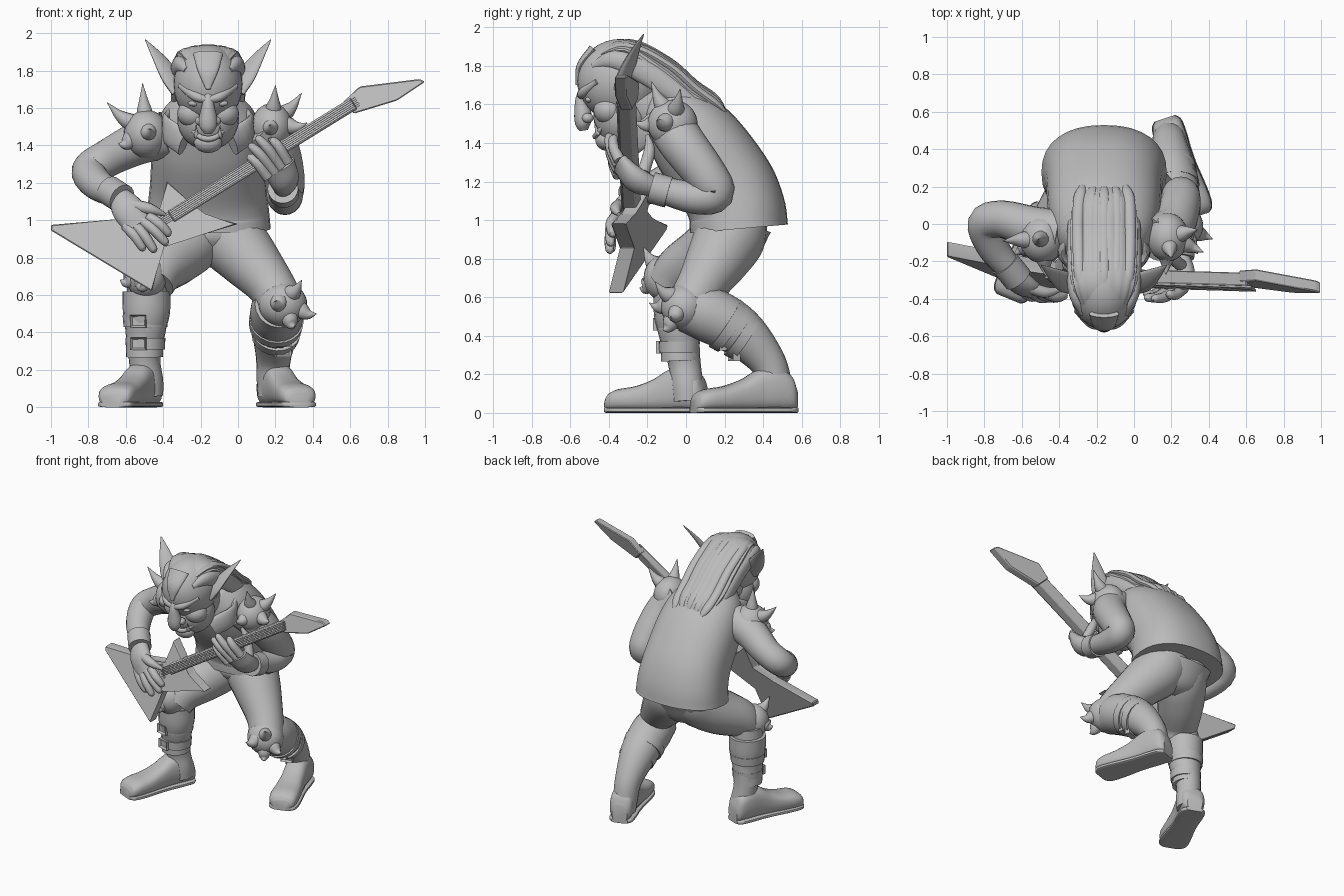
import bpy, bmesh, math
from mathutils import Vector, Matrix

cube = bpy.data.objects.get("Cube")
if cube:
    bpy.data.objects.remove(cube)

grey = bpy.data.materials.new("clay_grey")
grey.use_nodes = True
grey.diffuse_color = (.5, .5, .5, 1)
grey.node_tree.nodes["Principled BSDF"].inputs["Base Color"].default_value = grey.diffuse_color
MID = -.16  # x of the body's centre plane


def finish(name, bm, limit=45):
    bmesh.ops.recalc_face_normals(bm, faces=bm.faces)
    for face in bm.faces:
        face.smooth = True
    for edge in bm.edges:
        if len(edge.link_faces) == 2:
            edge.smooth = edge.calc_face_angle() < math.radians(limit)
    mesh = bpy.data.meshes.new(name)
    bm.to_mesh(mesh)
    bm.free()
    mesh.materials.append(grey)
    obj = bpy.data.objects.new(name, mesh)
    bpy.context.collection.objects.link(obj)


def spline(rows, steps=5):
    """Smooth interpolation through rows of any width."""
    rows = [Vector(r) for r in rows]
    ends = [rows[0] * 2 - rows[1]] + rows + [rows[-1] * 2 - rows[-2]]
    result = []
    for a, b, c, d in zip(ends, ends[1:], ends[2:], ends[3:]):
        for i in range(steps):
            t = i / steps
            result.append(b + (c - a) * t / 2 + (a * 2 - b * 5 + c * 4 - d) * t * t / 2
                          + (b * 3 - a - c * 3 + d) * t ** 3 / 2)
    return result + [rows[-1]]


def tube(name, rows, axis=(1, 0, 0), sides=20, ripple=0, waves=12, power=1, upright=False):
    """Loft of ellipses; each row is x, y, z, half width along axis, half height."""
    path = spline([tuple(r) if len(r) == 5 else (*r, r[3]) for r in rows])
    bm = bmesh.new()
    rings = []
    for i, row in enumerate(path):
        tangent = path[min(i + 1, len(path) - 1)].to_3d() - path[max(i - 1, 0)].to_3d()
        if upright:
            tangent.z = 0
        tangent.normalize()
        across = Vector(axis)
        across = (across - across.project(tangent)).normalized()
        up = tangent.cross(across)
        ring = []
        for k in range(sides):
            angle = math.tau * k / sides
            c, s = math.cos(angle), math.sin(angle)
            c, s = (math.copysign(abs(v) ** power, v) for v in (c, s))
            swell = 1 + ripple * math.cos(waves * angle)
            offset = across * c * max(row[3], .002) + up * s * max(row[4], .002)
            ring.append(bm.verts.new(row.to_3d() + offset * swell))
        rings.append(ring)
    for a, b in zip(rings, rings[1:]):
        for k in range(sides):
            n = (k + 1) % sides
            bm.faces.new((a[k], a[n], b[n], b[k]))
    bm.faces.new(rings[0][::-1])
    bm.faces.new(rings[-1])
    finish(name, bm)


def blob(name, centre, radii):
    bm = bmesh.new()
    bmesh.ops.create_uvsphere(bm, u_segments=28, v_segments=18, radius=1,
                              matrix=Matrix.Translation(centre) @ Matrix.Diagonal((*radii, 1)))
    finish(name, bm)


def spike(name, root, tip, size=.04):
    root, tip = Vector(root), Vector(tip)
    way = tip - root
    bend = Vector((0, 0, -.015))
    tube(name, [(*(root + way * t + bend * math.sin(t * math.pi)), size * r)
                for t, r in ((0, 1.2), (.3, 1), (.6, .6), (1, .03))], way.orthogonal(), 12)


def spiked_pad(name, centre, radii, tips):
    blob(name, centre, radii)
    for i, tip in enumerate(tips):
        way = Vector(tip) - Vector(centre)
        spike(f"{name}_spike_{i}", Vector(centre) + way.normalized() * min(radii) * .8, tip)


def buckle(name, centre, turn):
    bm = bmesh.new()
    place = Matrix.Translation(centre) @ Matrix.Rotation(turn, 4, 'Z')
    bmesh.ops.create_cube(bm, size=1, matrix=place @ Matrix.Diagonal((.085, .04, .065, 1)))
    bm.normal_update()
    front = min(bm.faces, key=lambda f: f.normal.y)
    bmesh.ops.inset_individual(bm, faces=[front], thickness=.014, depth=0)
    bmesh.ops.translate(bm, verts=front.verts, vec=front.normal * -.015)
    finish(name, bm, 30)


# Body, vest and neck
tube("vest", [(MID, .275, .955, .335, .255), (MID, .262, 1.06, .325, .252), (MID, .2, 1.2, .31, .25),
              (MID, .04, 1.42, .295, .235), (MID, -.09, 1.56, .24, .175), (MID, -.17, 1.64, .13, .1)],
     sides=32, power=.87)
tube("pelvis", [(MID, .17, .78, .07, .08), (MID, .2, .85, .23, .17), (MID, .25, 1, .28, .2)])
tube("neck", [(MID, -.06, 1.5, .14), (MID, -.28, 1.64, .14)])
tube("collar", [(MID - .13, -.27, 1.41, .07, .025), (MID - .22, -.13, 1.51, .07, .025),
                (MID, .08, 1.63, .05, .025), (MID + .22, -.13, 1.51, .07, .025),
                (MID + .13, -.27, 1.41, .07, .025)], (0, 0, 1))

# Head and face
blob("skull", (MID, -.34, 1.725), (.185, .225, .215))
blob("jaw", (MID, -.33, 1.54), (.165, .15, .165))
blob("chin", (MID, -.41, 1.415), (.075, .06, .055))
tube("nose", [(MID, -.53, 1.68, .025), (MID, -.545, 1.62, .032, .03), (MID, -.535, 1.55, .048, .045),
              (MID, -.535, 1.5, .046, .04), (MID, -.53, 1.465, .022)])
tube("lower_lip", [(MID - .1, -.42, 1.5, .008), (MID - .05, -.46, 1.45, .014),
                   (MID, -.47, 1.435, .016), (MID + .05, -.46, 1.45, .014),
                   (MID + .1, -.42, 1.5, .008)], (0, 0, 1), 10)
tube("forelock", [(MID, -.48, 1.89, .08, .025), (MID, -.55, 1.8, .055, .018),
                  (MID, -.566, 1.7, .012, .008)])
for label, s in (("right", -1), ("left", 1)):
    tube(label + "_brow", [(MID + s * .01, -.545, 1.645, .02), (MID + s * .07, -.53, 1.665, .026),
                           (MID + s * .15, -.46, 1.72, .015)], (0, 0, 1), 12)
    blob(label + "_eye", (MID + s * .075, -.505, 1.625), (.032, .018, .016))
    blob(label + "_cheek", (MID + s * .08, -.4, 1.57), (.085, .08, .075))
    blob(label + "_nostril", (MID + s * .043, -.51, 1.53), (.026, .03, .025))
    spike(label + "_tusk", (MID + s * .06, -.45, 1.45), (MID + s * .065, -.475, 1.51), .014)
    tube(label + "_temple_lock", [(MID + s * .11, -.48, 1.8, .02), (MID + s * .155, -.37, 1.83, .05, .035),
                                  (MID + s * .17, -.2, 1.76, .06, .03), (MID + s * .165, 0, 1.62, .05, .03),
                                  (MID + s * .15, .13, 1.52, .015)], (0, 0, 1), 14)
    tube(label + "_ear", [(MID + s * .15, -.33, 1.69, .06, .025), (MID + s * .2, -.31, 1.77, .065, .025),
                          (MID + s * .265, -.27, 1.87, .04, .015), (MID + s * .335, -.22, 1.965, .003)],
         (.7, -.7 * s, -.3 * s), 16)

# Hair: swept mass plus separate locks
flow = [(-.48, 1.83, .1, .03), (-.32, 1.88, .17, .06), (-.14, 1.76, .185, .1),
        (0, 1.64, .185, .1), (.12, 1.57, .17, .08), (.2, 1.48, .12, .03)]
tube("hair", [(MID, *row) for row in flow], sides=72, ripple=.025, waves=18)
for i in range(-2, 3):
    tube(f"hair_lock_{i + 3}", [(MID + i * w * .37, y + h * .5, z + h * .65 - abs(i) * .012, .032, .022)
                                for y, z, w, h in flow[:-1]]
         + [(MID + i * .05, .225, 1.5 + abs(i) * .015, .006)], sides=10)

# Arms with sleeves and cuffs
tube("right_arm", [(-.38, -.05, 1.46, .125), (-.54, -.02, 1.41, .115), (-.7, .025, 1.33, .1),
                   (-.795, .0, 1.265, .095), (-.75, -.13, 1.19, .085), (-.64, -.27, 1.13, .065)], (0, 0, 1))
tube("left_arm", [(.1, -.08, 1.5, .125), (.2, -.02, 1.4, .12), (.245, .1, 1.24, .11),
                  (.25, .15, 1.14, .1), (.25, .03, 1.12, .085), (.24, -.17, 1.17, .065)])
tube("right_cuff", [(-.69, -.21, 1.16, .08), (-.62, -.295, 1.115, .08)], (0, 0, 1))
tube("left_cuff", [(.245, -.09, 1.145, .082), (.24, -.18, 1.17, .082)])


def hand(label, palm, knuckles, tips, thumb, axis):
    tube(label + "_palm", palm, axis)
    first, last = map(Vector, knuckles)
    for i, tip in enumerate(tips):
        base, tip = first.lerp(last, i / 3), Vector(tip)
        middle = base.lerp(tip, .5) + Vector((0, -.015, .01))
        tube(f"{label}_finger_{i}", [(*base, .03), (*middle, .028), (*base.lerp(tip, .9), .022),
                                     (*tip, .006)], (tip - base).orthogonal(), 10)
    tube(label + "_thumb", [(*thumb[0], .034), (*thumb[1], .03), (*thumb[2], .01)],
         (Vector(thumb[2]) - Vector(thumb[0])).orthogonal(), 10)


hand("right", [(-.64, -.27, 1.13, .06, .05), (-.59, -.33, 1.06, .085, .05), (-.53, -.365, .97, .075, .035)],
     [(-.6, -.355, .97), (-.48, -.365, 1.02)],
     [(-.5, -.39, .84), (-.44, -.4, .83), (-.375, -.395, .87), (-.36, -.385, .92)],
     [(-.56, -.34, 1.08), (-.47, -.365, 1.06), (-.39, -.35, 1.03)], (1, 0, .5))
hand("left", [(.24, -.16, 1.17, .05), (.25, -.26, 1.21, .08, .06), (.22, -.34, 1.29, .09, .04)],
     [(.16, -.35, 1.23), (.265, -.345, 1.31)],
     [(.055, -.375, 1.35), (.06, -.4, 1.41), (.1, -.405, 1.45), (.18, -.38, 1.44)],
     [(.25, -.22, 1.25), (.21, -.19, 1.36), (.17, -.2, 1.44)], (1, 0, .7))

# Legs
tube("right_thigh", [(-.22, .27, 1.04, .16), (-.24, .22, .92, .18), (-.33, .11, .82, .165),
                     (-.42, -.02, .74, .14), (-.46, -.09, .66, .12)])
tube("left_thigh", [(-.08, .27, 1.04, .16), (-.05, .23, .92, .185), (.05, .165, .8, .165),
                    (.17, .08, .66, .13), (.23, .02, .56, .12)])
tube("right_shin", [(-.48, -.05, .68, .11), (-.49, -.04, .45, .11), (-.5, -.01, .27, .085),
                    (-.485, .005, .14, .085), (-.48, .01, .06, .08)])
tube("left_shin", [(.22, 0, .55, .13), (.21, .12, .51, .145), (.2, .28, .42, .13), (.19, .42, .27, .095),
                   (.185, .465, .14, .085), (.185, .475, .06, .08)])
tube("right_gaiter", [(-.49, -.04, .62, .128), (-.49, -.04, .5, .125), (-.5, -.035, .38, .1),
                      (-.5, -.03, .27, .1)])
for i, z in enumerate((.46, .34)):
    tube(f"right_strap_{i}", [(-.495, -.035, z + .03, .122 - i * .015), (-.495, -.035, z - .03, .117 - i * .013)])
    buckle(f"right_buckle_{i}", (-.53, -.142 + i * .015, z), -.25)
for i, t in enumerate((.0, .07)):
    tube(f"left_strap_{i}", [(.205, .2 + t, .465 - t * .75, .147 - t * .2),
                             (.2, .245 + t, .435 - t * .75, .142 - t * .2)])
    buckle(f"left_buckle_{i}", (.24, .18 + t, .355 - t * .75), .3)


def boot(label, heel, toe):
    heel, toe = Vector((*heel, 0)), Vector((*toe, 0))
    side = (toe - heel).cross(Vector((0, 0, 1)))
    # fraction along the foot, top height, half width
    shape = [(0, .13, .055), (.06, .2, .08), (.2, .24, .085), (.36, .225, .082), (.52, .175, .085),
             (.7, .14, .095), (.87, .125, .1), (.96, .105, .09), (1, .075, .065)]
    tube(label + "_boot", [(*heel.lerp(toe, t).xy, top / 2 + .004, w, top / 2 - .004) for t, top, w in shape],
         side, 24, power=.75, upright=True)
    tube(label + "_sole", [(*heel.lerp(toe, t).xy, .015, w + .004, .015) for t, top, w in shape],
         side, 24, power=.45, upright=True)


boot("right", (-.465, .1), (-.67, -.4))
boot("left", (.165, .565), (.335, .04))

# Spiked shoulder and knee pads
spiked_pad("right_shoulder_pad", (-.49, -.08, 1.46), (.12, .13, .13),
           [(-.51, -.08, 1.73), (-.7, -.09, 1.63), (-.64, -.16, 1.41), (-.47, -.28, 1.49)])
spiked_pad("left_shoulder_pad", (.18, -.07, 1.5), (.11, .13, .125),
           [(.2, -.18, 1.72), (.34, -.03, 1.68), (.37, -.15, 1.52), (.17, -.27, 1.51)])
spiked_pad("left_knee_pad", (.24, -.01, .55), (.13, .12, .12),
           [(.34, -.16, .68), (.42, -.08, .5), (.3, -.12, .43), (.2, -.19, .57)])
spiked_pad("right_knee_pad", (-.49, -.11, .7), (.11, .11, .12),
           [(-.55, -.22, .86), (-.63, -.15, .68), (-.52, -.24, .65)])


# Guitar: slabs cut from one tilted plane
def slab(name, outline, front, back, bevel=.006):
    bm = bmesh.new()
    layers = [[bm.verts.new((x, -.664 - .226 * x + .318 * z + d, z)) for x, z in outline]
              for d in (-front, back)]
    bm.faces.new(layers[0])
    bm.faces.new(layers[1][::-1])
    for k in range(len(outline)):
        n = (k + 1) % len(outline)
        bm.faces.new((layers[0][k], layers[1][k], layers[1][n], layers[0][n]))
    if bevel:
        bmesh.ops.bevel(bm, geom=bm.edges[:], offset=bevel, segments=1, affect='EDGES')
    finish(name, bm, 25)


def bar(name, a, b, half, front, back, bevel=0):
    a, b = Vector(a), Vector(b)
    side = (b - a).orthogonal().normalized() * half
    slab(name, [a + side, b + side, b - side, a - side], front, back, bevel)


slab("guitar_body", [(-1, .975), (-.6, 1.01), (-.42, 1.04), (-.38, 1.21), (-.25, 1.09), (-.18, 1.03),
                     (0, .98), (-.4, .86), (-.46, .62), (-1, .945)], .04, .035)
bar("guitar_neck", (-.36, 1.02), (.62, 1.625), .035, .055, .015, .006)
slab("guitar_headstock", [(.56, 1.63), (.65, 1.715), (.97, 1.755), (1, 1.74), (.85, 1.64), (.62, 1.57)],
     .035, .025)
bar("guitar_bridge", (-.46, 1.02), (-.41, .94), .018, .055, 0)
for i in range(6):
    shift = (i - 2.5) * .01
    bar(f"string_{i}", (-.43 - shift * .5, .98 + shift * .85), (.64 - shift * .5, 1.637 + shift * .85),
        .0018, .064, -.052)
